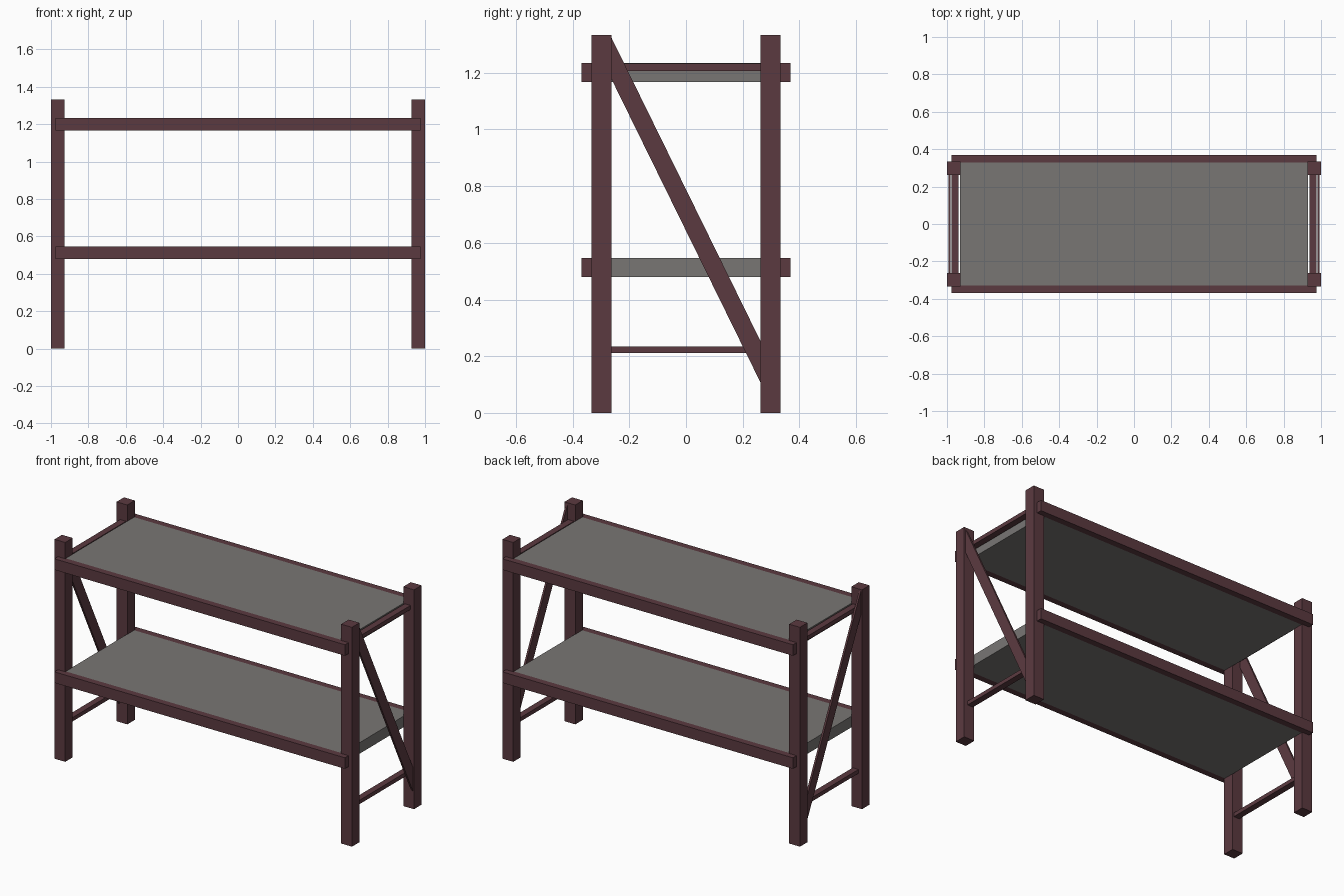
import bpy, bmesh

if "Cube" in bpy.data.objects:
    bpy.data.objects.remove(bpy.data.objects["Cube"])


def material(name, rgb):
    m = bpy.data.materials.new(name)
    m.diffuse_color = (*rgb, 1)
    m.use_nodes = True
    m.node_tree.nodes["Principled BSDF"].inputs["Base Color"].default_value = m.diffuse_color
    return m


WOOD = material("painted_wood", (0.105, 0.042, 0.051))
GREY = material("shelf_grey", (0.19, 0.182, 0.175))


def prism(name, yz, x0, x1, mat):
    """Extrude a y-z outline along x."""
    bm = bmesh.new()
    face = bm.faces.new([bm.verts.new((x0, y, z)) for y, z in yz])
    ext = bmesh.ops.extrude_face_region(bm, geom=[face])
    moved = [v for v in ext["geom"] if isinstance(v, bmesh.types.BMVert)]
    bmesh.ops.translate(bm, verts=moved, vec=(x1 - x0, 0, 0))
    bmesh.ops.recalc_face_normals(bm, faces=bm.faces)
    me = bpy.data.meshes.new(name)
    bm.to_mesh(me)
    bm.free()
    me.materials.append(mat)
    ob = bpy.data.objects.new(name, me)
    bpy.context.collection.objects.link(ob)
    return ob


def box(name, x, y, z, mat=WOOD):
    outline = [(y[0], z[0]), (y[1], z[0]), (y[1], z[1]), (y[0], z[1])]
    return prism(name, outline, x[0], x[1], mat)


def span(s, a, b):
    return tuple(sorted((s * a, s * b)))


for sx, side in ((-1, "left"), (1, "right")):
    # Corner posts
    for sy, end in ((-1, "front"), (1, "back")):
        box(f"{end}_{side}_post", span(sx, 0.928, 1.0), span(sy, 0.262, 0.334), (0, 1.333))
    # Upper and lower end rails
    box(f"{side}_upper_rail", span(sx, 0.937, 0.976), (-0.262, 0.262), (1.207, 1.232))
    box(f"{side}_lower_rail", span(sx, 0.937, 0.976), (-0.262, 0.262), (0.211, 0.235))
    # Diagonal brace, cut flush with the posts
    x0, x1 = span(sx, 0.98, 0.992)
    prism(f"{side}_brace", [(-0.262, 1.176), (-0.262, 1.322), (0.262, 0.255), (0.262, 0.109)],
          x0, x1, WOOD)

# Two shelves with long beams front and back
for level, z in (("lower", (0.48, 0.547)), ("upper", (1.167, 1.234))):
    box(f"{level}_shelf", (-0.93, 0.93), (-0.328, 0.328), z, GREY)
    for sy, end in ((-1, "front"), (1, "back")):
        box(f"{level}_{end}_beam", (-0.977, 0.977), span(sy, 0.328, 0.368), z)
